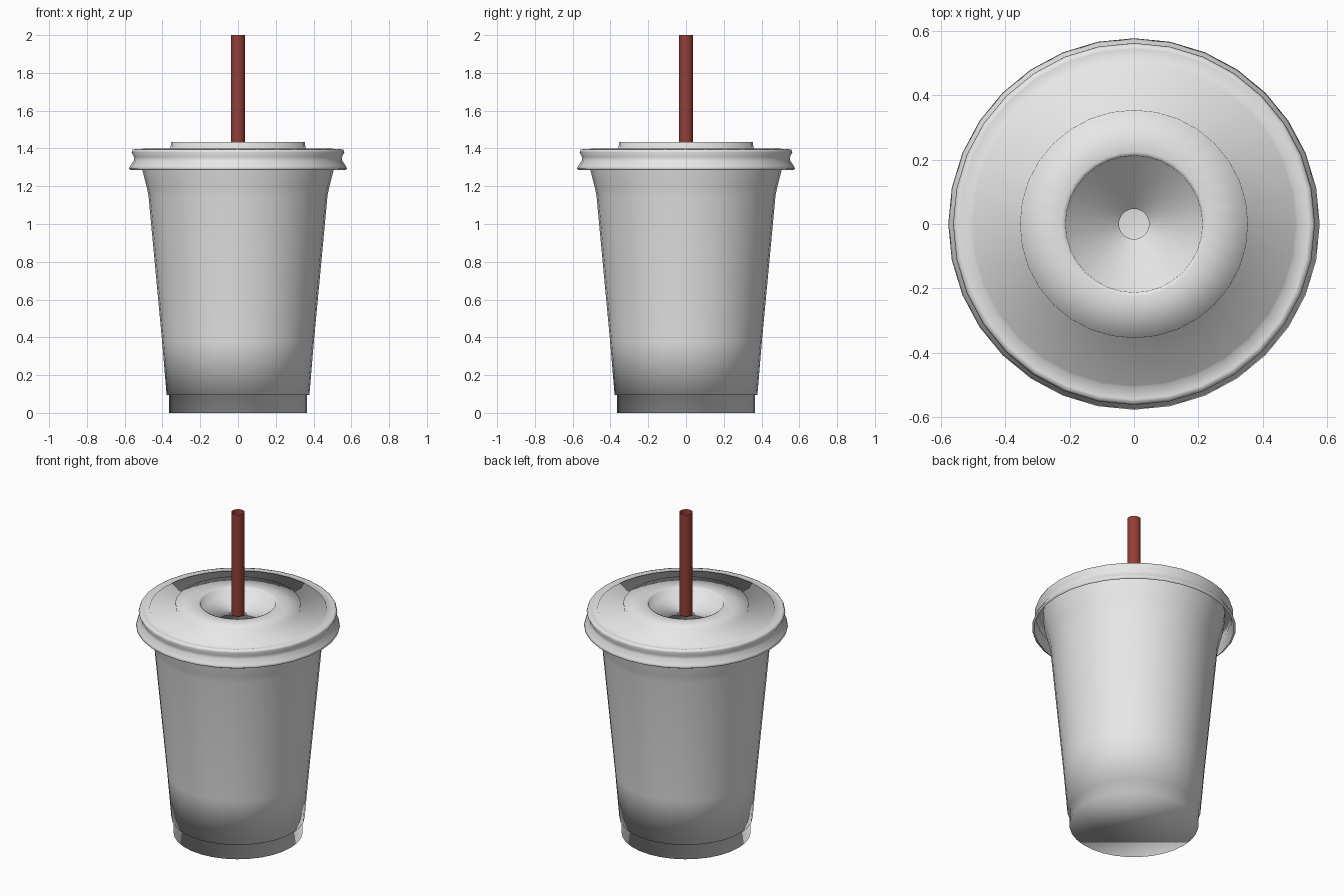
import bpy, bmesh, math

if "Cube" in bpy.data.objects:
    bpy.data.objects.remove(bpy.data.objects["Cube"])


def material(name, rgb):
    m = bpy.data.materials.new(name)
    m.diffuse_color = (*rgb, 1.0)
    m.use_nodes = True
    m.node_tree.nodes["Principled BSDF"].inputs["Base Color"].default_value = m.diffuse_color
    return m


def lathe(name, profile, sides, mat, cap_bottom=False):
    """Revolve (radius, z) points, listed from the outside bottom upward."""
    bm = bmesh.new()
    rings = []
    for r, z in profile:
        rings.append([bm.verts.new((r * math.cos(2 * math.pi * i / sides),
                                    r * math.sin(2 * math.pi * i / sides), z))
                      for i in range(sides)])
    for a, b in zip(rings, rings[1:]):
        for i in range(sides):
            j = (i + 1) % sides
            bm.faces.new((a[i], a[j], b[j], b[i]))
    if cap_bottom:
        bm.faces.new(rings[0][::-1])
    for f in bm.faces:
        f.smooth = True
    mesh = bpy.data.meshes.new(name)
    bm.to_mesh(mesh)
    bm.free()
    mesh.materials.append(mat)
    obj = bpy.data.objects.new(name, mesh)
    bpy.context.collection.objects.link(obj)
    return obj


grey = material("light_grey_plastic", (0.8, 0.8, 0.8))
red = material("dark_red_plastic", (0.30, 0.048, 0.038))

# Cup: recessed foot, tapered wall, flared mouth
lathe("cup", [(0.366, 0.0), (0.366, 0.095), (0.378, 0.095), (0.402, 0.38),
              (0.474, 1.15), (0.482, 1.19), (0.507, 1.29), (0.518, 1.37)],
      32, grey, cap_bottom=True)

# Lid: waisted skirt, stepped top, recessed centre with a straw hole
lathe("lid", [(0.565, 1.285), (0.578, 1.292), (0.572, 1.305), (0.552, 1.335),
              (0.551, 1.355), (0.563, 1.38), (0.558, 1.393), (0.545, 1.396),
              (0.508, 1.388), (0.503, 1.40), (0.357, 1.40), (0.355, 1.433),
              (0.225, 1.433), (0.213, 1.43), (0.207, 1.37), (0.047, 1.37),
              (0.047, 1.355)],
      32, grey)

# Straw: open tube through the lid
lathe("straw", [(0.038, 0.1), (0.038, 2.0)], 16, red)
